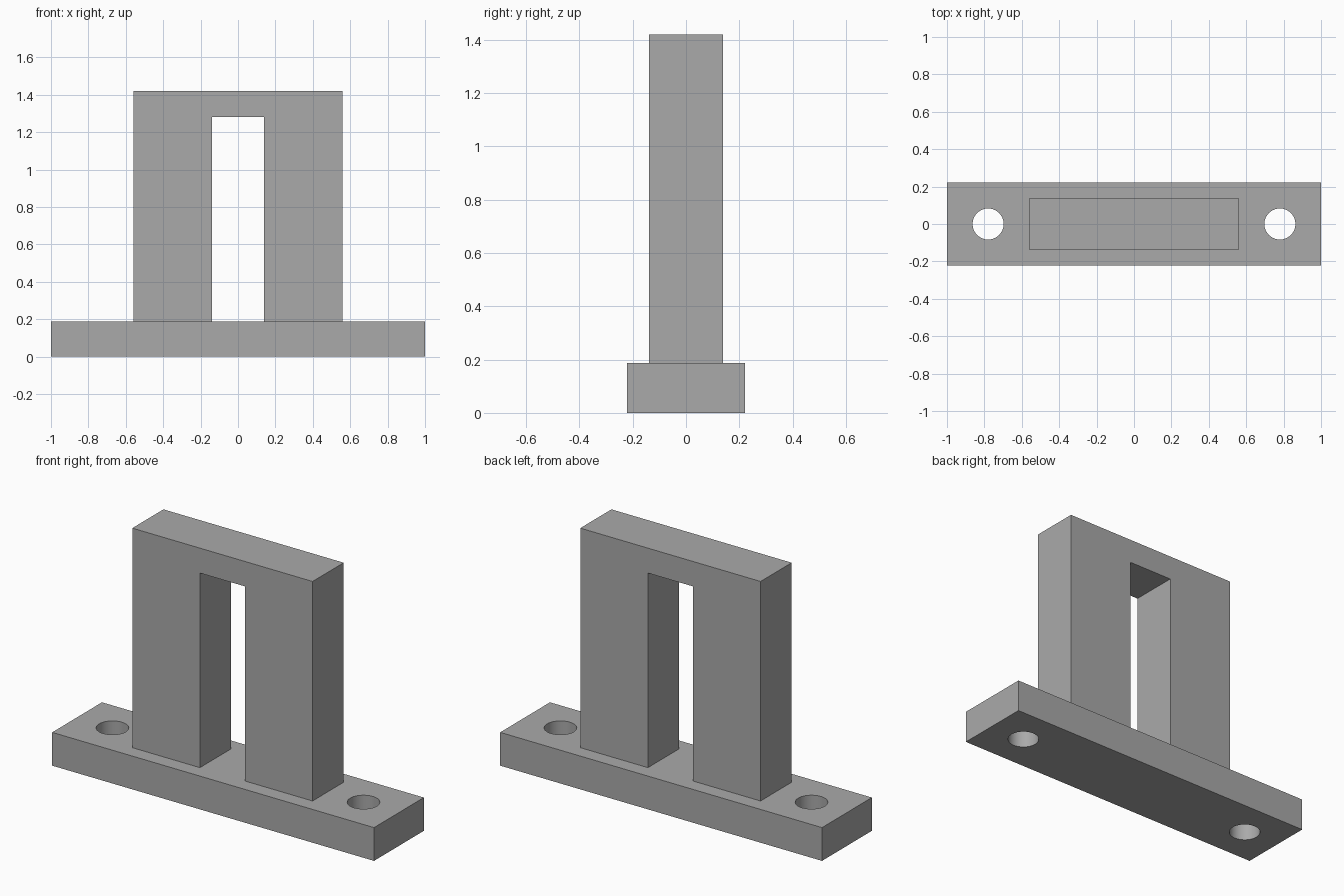
import bpy
import bmesh
from math import radians
from mathutils import Vector

if "Cube" in bpy.data.objects:
    bpy.data.objects.remove(bpy.data.objects["Cube"])

BASE_TOP = 0.187
HOLE_X = 0.78

grey = bpy.data.materials.new("plain grey")
grey.use_nodes = True
colour = (0.4, 0.4, 0.4, 1)
grey.diffuse_color = colour
grey.node_tree.nodes["Principled BSDF"].inputs["Base Color"].default_value = colour


def extrude_profile(name, points, direction):
    """Fill a closed outline and extrude it along a direction."""
    bm = bmesh.new()
    face = bm.faces.new([bm.verts.new(p) for p in points])
    result = bmesh.ops.extrude_face_region(bm, geom=[face])
    moved = [v for v in result["geom"] if isinstance(v, bmesh.types.BMVert)]
    bmesh.ops.translate(bm, verts=moved, vec=Vector(direction))
    bmesh.ops.recalc_face_normals(bm, faces=bm.faces)
    mesh = bpy.data.meshes.new(name)
    bm.to_mesh(mesh)
    bm.free()
    mesh.materials.append(grey)
    obj = bpy.data.objects.new(name, mesh)
    bpy.context.collection.objects.link(obj)
    return obj


# Base plate
base = extrude_profile(
    "base_plate",
    [(-1, -0.221, 0), (1, -0.221, 0), (1, 0.221, 0), (-1, 0.221, 0)],
    (0, 0, BASE_TOP))

# Bolt holes through both ends of the plate
for side in (-1, 1):
    bpy.ops.mesh.primitive_cylinder_add(
        vertices=64, radius=0.083, depth=1, location=(side * HOLE_X, 0, 0))
    cutter = bpy.context.object
    cutter.name = "hole_cutter"
    cutter.hide_render = True
    cutter.data.materials.append(grey)
    cut = base.modifiers.new("bolt_hole", "BOOLEAN")
    cut.operation = "DIFFERENCE"
    cut.solver = "EXACT"
    cut.object = cutter
    bpy.context.view_layer.objects.active = base
    bpy.ops.object.modifier_apply(modifier=cut.name)
    bpy.data.objects.remove(cutter)

bpy.ops.object.select_all(action="DESELECT")
base.select_set(True)
bpy.context.view_layer.objects.active = base
bpy.ops.object.shade_smooth_by_angle(angle=radians(30))

# Upright arch: two legs joined by a top bar
half = [(0.14, 1.28), (0.14, BASE_TOP), (0.56, BASE_TOP), (0.56, 1.42)]
outline = half + [(-x, z) for x, z in reversed(half)]
extrude_profile("upright_arch", [(x, -0.138, z) for x, z in outline], (0, 0.276, 0))
